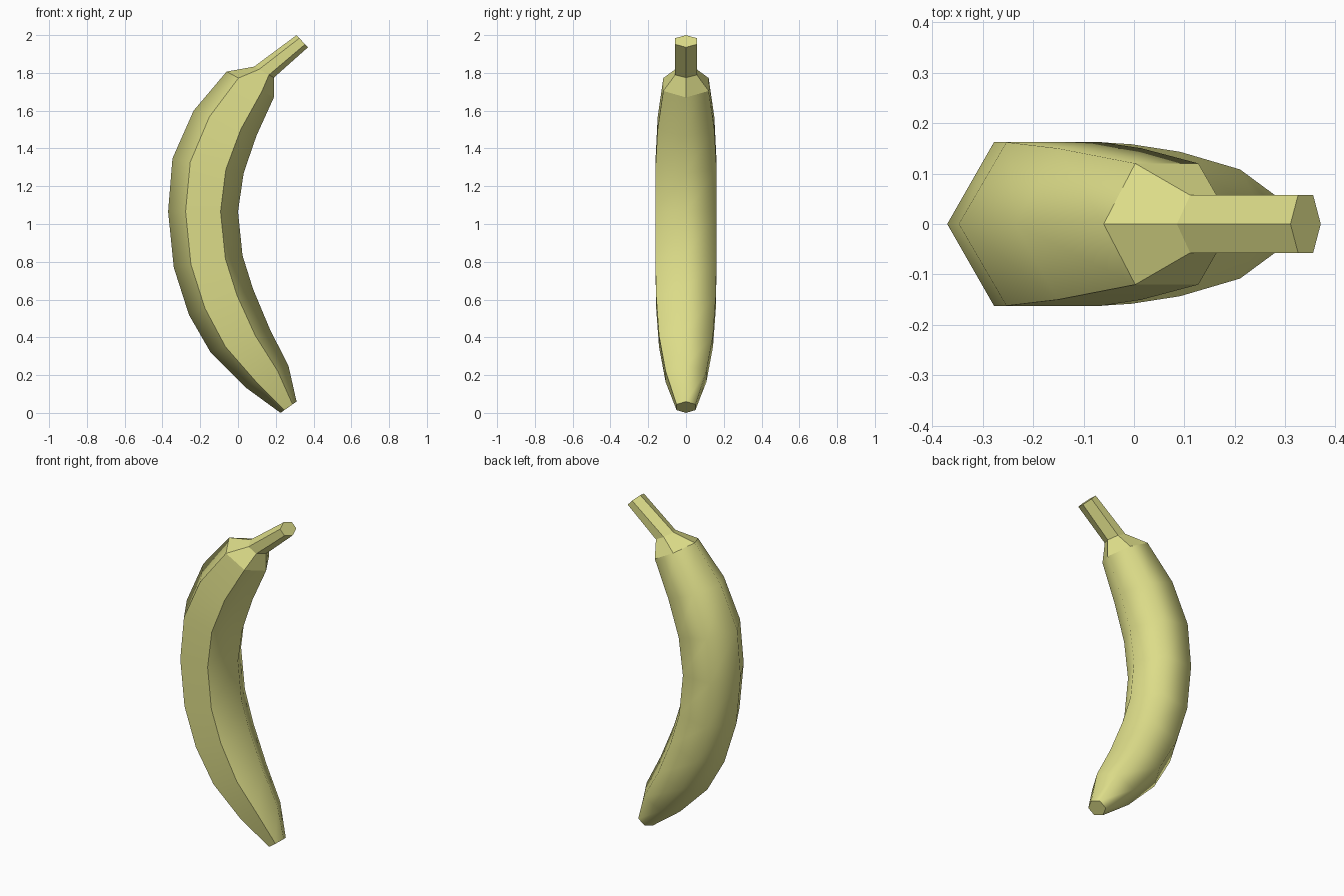
import bpy
import bmesh
import math
from mathutils import Vector

SIDES = 6

old = bpy.data.objects.get("Cube")
if old:
    bpy.data.objects.remove(old, do_unlink=True)

# Single flat peel colour
peel = bpy.data.materials.new("banana_yellow")
peel.use_nodes = True
colour = (0.72, 0.72, 0.25, 1.0)
peel.diffuse_color = colour
peel.node_tree.nodes["Principled BSDF"].inputs["Base Color"].default_value = colour


def loft(name, rings, cap, smooth):
    """Skin hexagonal rings, each given as (outer x, z, inner x, z, half width in y)."""
    bm = bmesh.new()
    loops = []
    for ox, oz, ix, iz, width in rings:
        outer, inner = Vector((ox, 0, oz)), Vector((ix, 0, iz))
        centre, axis = (outer + inner) / 2, (outer - inner) / 2
        loop = []
        for i in range(SIDES):
            a = math.tau * i / SIDES
            side = -width * math.sin(a) / math.sin(math.tau / SIDES)
            loop.append(bm.verts.new(centre + axis * math.cos(a) + Vector((0, side, 0))))
        loops.append(loop)
    for low, high in zip(loops, loops[1:]):
        for i in range(SIDES):
            j = (i + 1) % SIDES
            face = bm.faces.new((low[i], low[j], high[j], high[i]))
            face.smooth = smooth
        # Crisp borders of the flat front face
        for i in (1, 2):
            bm.edges.get((low[i], high[i])).smooth = False
    end = bm.faces.new(loops[cap])
    for edge in end.edges:
        edge.smooth = False
    bmesh.ops.recalc_face_normals(bm, faces=bm.faces)
    mesh = bpy.data.meshes.new(name)
    bm.to_mesh(mesh)
    bm.free()
    mesh.materials.append(peel)
    obj = bpy.data.objects.new(name, mesh)
    bpy.context.collection.objects.link(obj)
    return obj


# Shoulder ring shared by the fruit and the stem
shoulder = (-0.06, 1.807, 0.19, 1.67, 0.12)

# Curved fruit, from the blossom tip up to the shoulder
loft("banana_body", [
    (0.225, 0.0, 0.31, 0.06, 0.05),
    (0.04, 0.135, 0.267, 0.25, 0.108),
    (-0.145, 0.32, 0.17, 0.44, 0.143),
    (-0.26, 0.52, 0.08, 0.655, 0.158),
    (-0.34, 0.77, 0.024, 0.833, 0.162),
    (-0.37, 1.066, 0.0, 1.066, 0.162),
    (-0.347, 1.347, 0.03, 1.27, 0.162),
    (-0.235, 1.6, 0.098, 1.468, 0.15),
    shoulder,
], cap=0, smooth=True)

# Faceted neck and stem
loft("banana_stem", [
    shoulder,
    (0.085, 1.833, 0.19, 1.775, 0.057),
    (0.31, 2.0, 0.37, 1.935, 0.057),
], cap=-1, smooth=False)
